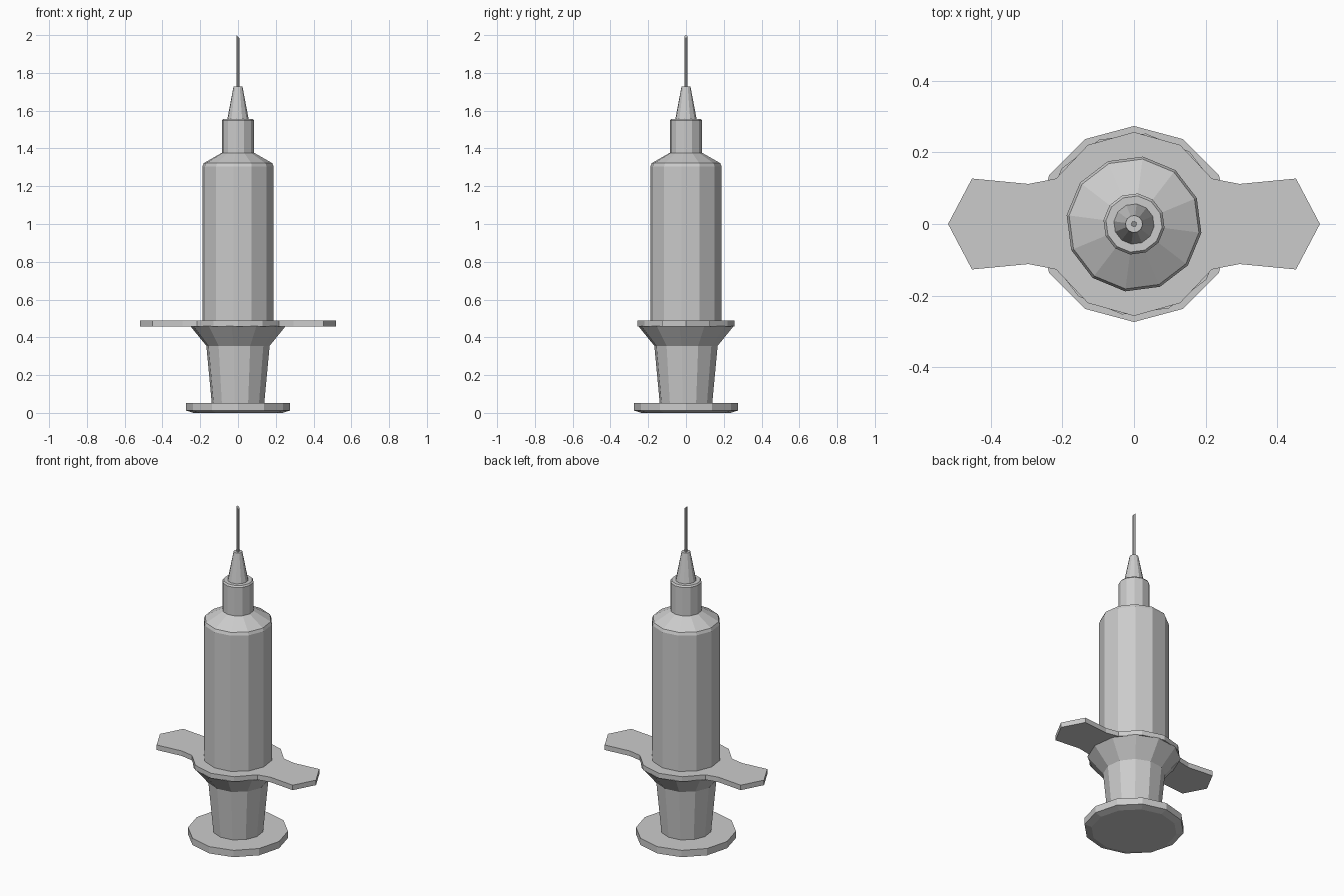
import bpy, bmesh
from math import cos, sin, radians, tau

cube = bpy.data.objects.get("Cube")
if cube:
    bpy.data.objects.remove(cube)

# Single plain material
grey = bpy.data.materials.new("light_grey")
grey.use_nodes = True
COLOR = (0.6, 0.6, 0.6, 1)
grey.diffuse_color = COLOR
grey.node_tree.nodes["Principled BSDF"].inputs["Base Color"].default_value = COLOR


def finish(name, bm):
    bmesh.ops.recalc_face_normals(bm, faces=bm.faces)
    mesh = bpy.data.meshes.new(name)
    bm.to_mesh(mesh)
    bm.free()
    mesh.materials.append(grey)
    obj = bpy.data.objects.new(name, mesh)
    bpy.context.collection.objects.link(obj)
    return obj


def lathe(name, profile, sides=12, turn=-7.5, slant=0):
    """Flat-sided turned solid from (radius, height) pairs, capped at both ends."""
    bm = bmesh.new()
    rings = []
    for r, z in profile:
        angles = [radians(turn) + tau * i / sides for i in range(sides)]
        rings.append([bm.verts.new((r * cos(a), r * sin(a), z)) for a in angles])
    for low, high in zip(rings, rings[1:]):
        for i in range(sides):
            j = (i + 1) % sides
            bm.faces.new((low[i], low[j], high[j], high[i]))
    bm.faces.new(rings[0])
    bm.faces.new(rings[-1])
    # Slanted cut across the top end
    for v in rings[-1]:
        v.co.z -= slant * v.co.x
    return finish(name, bm)


def plate(name, quarter, bottom, top):
    """Flat plate from one quarter of its outline, mirrored in x and y."""
    half = quarter + [(-x, y) for x, y in quarter[-2::-1]]
    outline = half + [(x, -y) for x, y in half[-2:0:-1]]
    bm = bmesh.new()
    face = bm.faces.new([bm.verts.new((x, y, bottom)) for x, y in outline])
    moved = bmesh.ops.extrude_face_region(bm, geom=[face], use_keep_orig=True)["geom"]
    for v in moved:
        if isinstance(v, bmesh.types.BMVert):
            v.co.z = top
    return finish(name, bm)


# Plunger
lathe("thumb_disc", [(0.235, 0), (0.274, 0.012), (0.274, 0.053)], turn=0)
lathe("plunger_stem", [(0.14, 0.05), (0.169, 0.355)])
lathe("flange_funnel", [(0.169, 0.355), (0.255, 0.46)])

# Finger flange with two wings
plate("finger_flange",
      [(0.52, 0), (0.453, 0.127), (0.295, 0.112), (0.218, 0.127), (0.129, 0.221), (0, 0.257)],
      0.458, 0.488)

# Barrel, neck and needle
lathe("barrel", [(0.19, 0.48), (0.19, 1.305), (0.183, 1.322), (0.086, 1.377)])
lathe("neck", [(0.086, 1.372), (0.086, 1.548), (0.079, 1.557)])
lathe("needle_hub", [(0.058, 1.55), (0.024, 1.727)])
lathe("needle", [(0.008, 1.72), (0.008, 1.992)], sides=8, slant=1)
